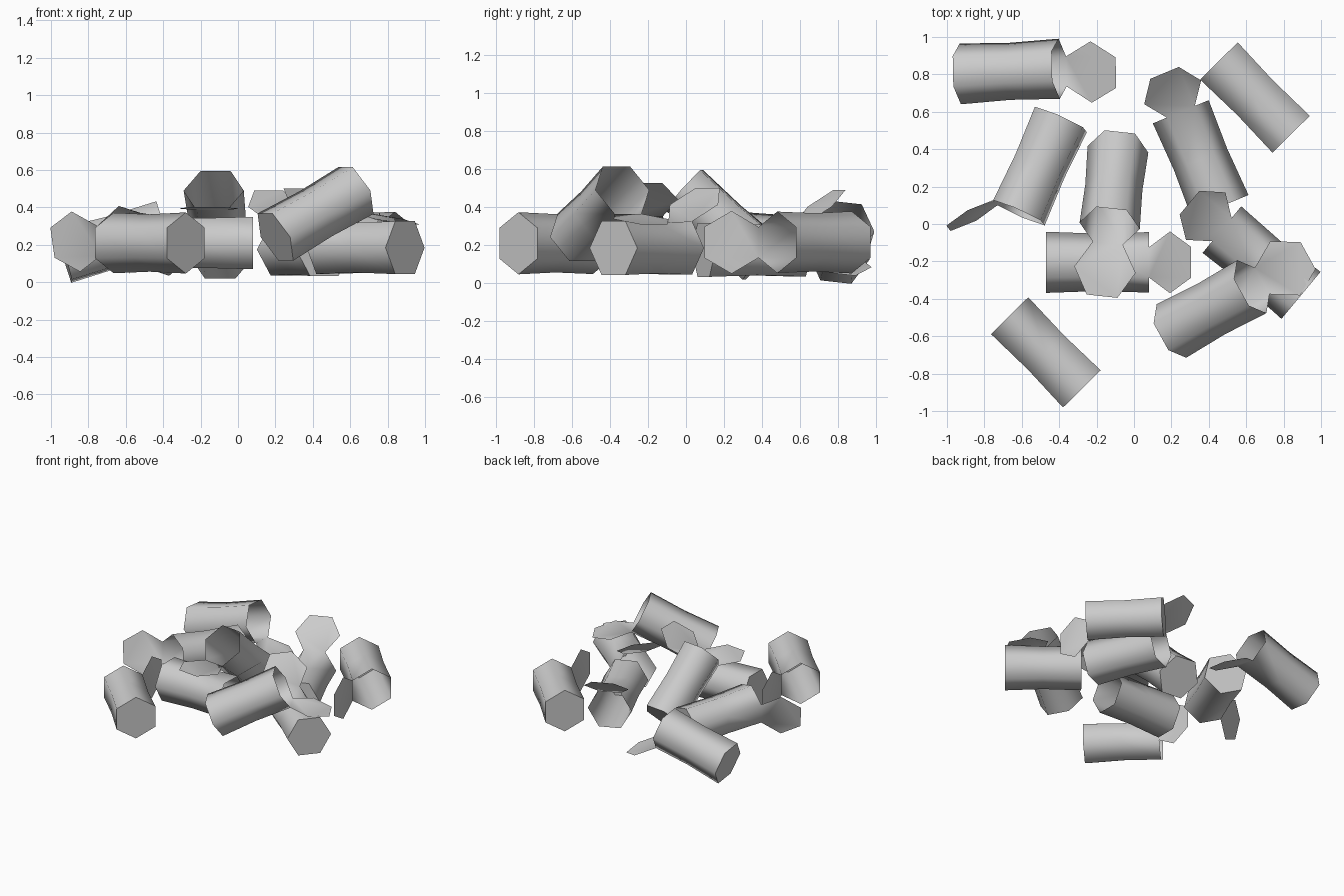
import bpy, bmesh
from math import cos, sin, pi, radians, sqrt
from mathutils import Vector, Matrix

cube = bpy.data.objects.get("Cube")
if cube:
    bpy.data.objects.remove(cube, do_unlink=True)

RADIUS, LENGTH, SIDES = 0.165, 0.55, 6
LID_BEND = radians(38)

metal = bpy.data.materials.new("tin_grey")
metal.use_nodes = True
grey = (0.6, 0.6, 0.6, 1)
metal.diffuse_color = grey
metal.node_tree.nodes["Principled BSDF"].inputs["Base Color"].default_value = grey


def make_can_mesh():
    """Open can along +z with its mouth at the origin and the lid hinged on +x."""
    bm = bmesh.new()
    # Wall: bottom rim, slightly pinched waist, mouth
    rings = []
    for z, scale in ((-LENGTH, 0.99), (-LENGTH / 2, 0.93), (0, 0.98)):
        rings.append([bm.verts.new((RADIUS * scale * cos((i - 0.5) * 2 * pi / SIDES),
                                    RADIUS * scale * sin((i - 0.5) * 2 * pi / SIDES), z))
                      for i in range(SIDES)])
    for low, high in zip(rings, rings[1:]):
        for i in range(SIDES):
            j = (i + 1) % SIDES
            bm.faces.new((low[i], low[j], high[j], high[i]))
    # Closed bottom
    bm.faces.new(list(reversed(rings[0])))
    # Lid: hexagon sharing the hinge edge, folded outwards
    hinge_a, hinge_b = rings[-1][0], rings[-1][1]
    apothem = RADIUS * sqrt(3) / 2
    out = Vector((sin(LID_BEND), 0, cos(LID_BEND)))
    side = Vector((0, 1, 0))
    centre = (hinge_a.co + hinge_b.co) / 2 + out * apothem
    rim = [bm.verts.new(centre + RADIUS * (out * cos(t) + side * sin(t)))
           for t in (radians(a) for a in (90, 30, -30, -90))]
    bm.faces.new([hinge_a, hinge_b] + rim)
    for face in bm.faces:
        face.smooth = True
    mesh = bpy.data.meshes.new("open_can")
    bm.to_mesh(mesh)
    bm.free()
    mesh.set_sharp_from_angle(angle=radians(65))
    mesh.materials.append(metal)
    return mesh


def place_can(name, mesh, mouth, axis, hinge):
    """Place a can by its mouth centre, the way it opens and its hinge side."""
    z = Vector(axis).normalized()
    x = Vector(hinge)
    x = (x - z * x.dot(z)).normalized()
    y = z.cross(x)
    turn = Matrix((x, y, z)).transposed().to_4x4()
    obj = bpy.data.objects.new(name, mesh)
    obj.matrix_world = Matrix.Translation(mouth) @ turn
    bpy.context.collection.objects.link(obj)


can = make_can_mesh()
UP, DOWN = (0, 0, 1), (0, 0, -1)

# Scattered cans: mouth centre, opening direction, hinge side
place_can("can_back_right", can, (-0.40, 0.83, 0.29), (0.96, 0.05, 0.27), (0.28, -0.1, -0.95))
place_can("can_right", can, (-0.615, 0.06, 0.25), (-0.4, -0.89, 0.1), (-0.91, 0.41, -0.2))
place_can("can_centre_leaning", can, (-0.13, -0.01, 0.49), (-0.08, -0.74, 0.66), DOWN)
place_can("can_centre_lying", can, (0.08, -0.205, 0.21), (1, 0, 0), UP)
place_can("can_back", can, (0.25, 0.60, 0.175), (-0.384, 0.923, 0), UP)
place_can("can_back_left", can, (0.84, 0.48, 0.215), (0.7, -0.71, 0), (-0.7, -0.71, 0))
place_can("can_left", can, (0.47, -0.03, 0.185), (-0.77, 0.64, 0), UP)
place_can("can_front_left_leaning", can, (0.63, -0.335, 0.49), (0.78, 0.43, 0.45), DOWN)
place_can("can_front_right", can, (-0.665, -0.49, 0.21), (-0.7, 0.71, 0), (0.7, 0.71, 0))
